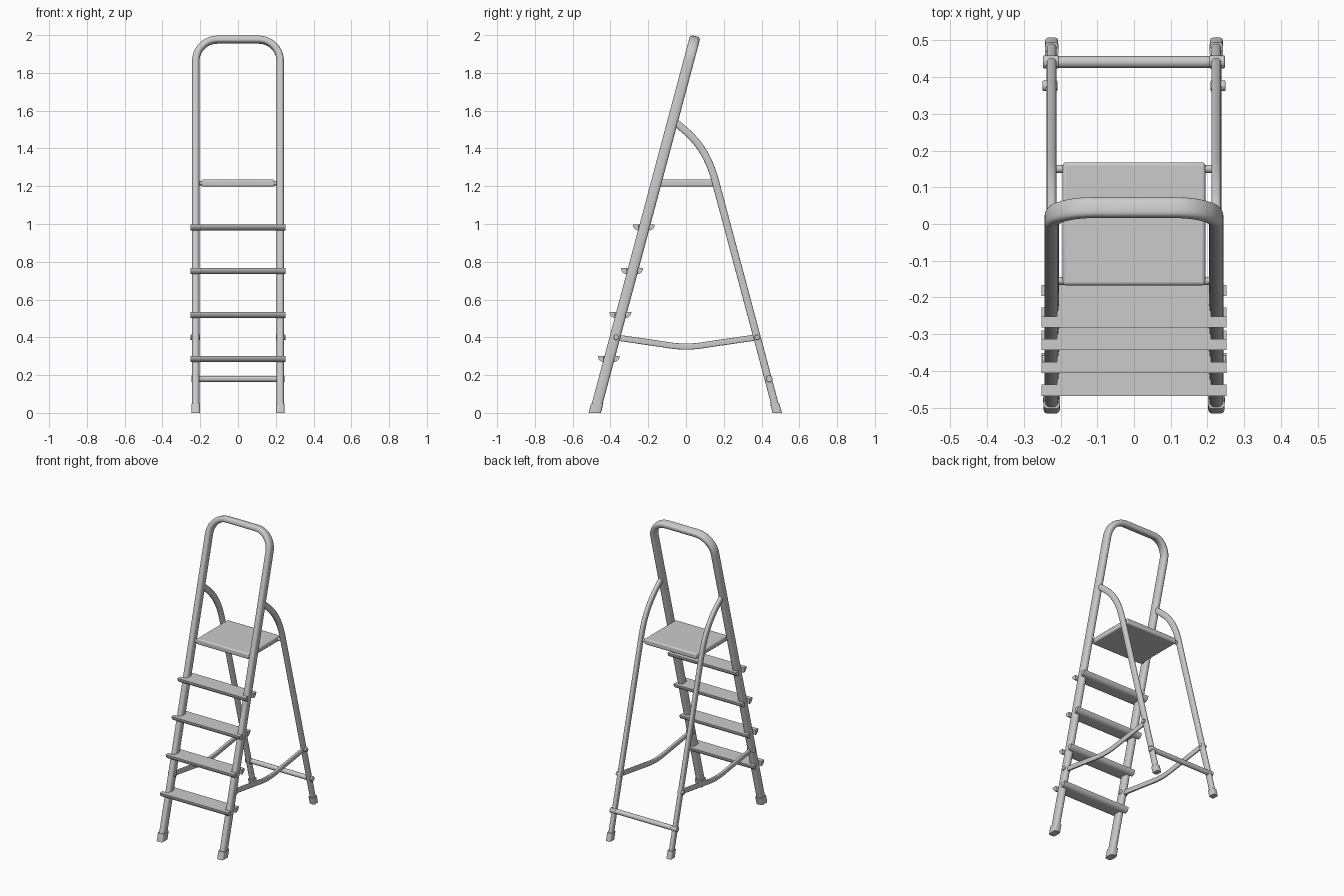
import bpy, bmesh
from math import sin, cos, pi, copysign
from mathutils import Vector as V
from mathutils.geometry import interpolate_bezier

if "Cube" in bpy.data.objects:
    bpy.data.objects.remove(bpy.data.objects["Cube"])

S = 0.267            # lean of both frames (dy per dz)
X = 0.224            # rail centre in x


def finish(name, bm):
    bmesh.ops.recalc_face_normals(bm, faces=bm.faces)
    me = bpy.data.meshes.new(name)
    bm.to_mesh(me)
    bm.free()
    ob = bpy.data.objects.new(name, me)
    bpy.context.collection.objects.link(ob)
    bpy.ops.object.select_all(action='DESELECT')
    ob.select_set(True)
    bpy.context.view_layer.objects.active = ob
    bpy.ops.object.shade_smooth_by_angle(angle=0.6)
    return ob


def sweep(name, path, n, wa, wb, level=(), power=0.7, segs=24):
    """Sweep a rounded section along a planar path; n is the plane normal.
    Path ends listed in level are cut horizontally."""
    path = [V(p) for p in path]
    n = V(n).normalized()
    bm = bmesh.new()
    rings = []
    last = len(path) - 1
    for i, p in enumerate(path):
        t = (path[min(i + 1, last)] - path[max(i - 1, 0)]).normalized()
        a = n.cross(t)
        ring = []
        for k in range(segs):
            c, s = cos(2 * pi * k / segs), sin(2 * pi * k / segs)
            q = p + a * wa / 2 * copysign(abs(c) ** power, c) + n * wb / 2 * copysign(abs(s) ** power, s)
            if i in level:
                q += t * (p.z - q.z) / t.z
            ring.append(bm.verts.new(q))
        rings.append(ring)
    for r, q in zip(rings, rings[1:]):
        for k in range(segs):
            m = (k + 1) % segs
            bm.faces.new((r[k], r[m], q[m], q[k]))
    bm.faces.new(rings[0])
    bm.faces.new(rings[-1])
    return finish(name, bm)


def extrude_x(bm, prof, x0, x1):
    ends = [[bm.verts.new((x, y, z)) for y, z in prof] for x in (x0, x1)]
    k = len(prof)
    for i in range(k):
        j = (i + 1) % k
        bm.faces.new((ends[0][i], ends[0][j], ends[1][j], ends[1][i]))
    bm.faces.new(ends[0])
    bm.faces.new(ends[1])


def rod(name, x0, x1, y, z, r):
    bm = bmesh.new()
    extrude_x(bm, [(y + r * cos(2 * pi * i / 20), z + r * sin(2 * pi * i / 20)) for i in range(20)], x0, x1)
    ob = finish(name, bm)
    mod = ob.modifiers.new("soft", 'BEVEL')
    mod.width, mod.segments = r * 0.2, 2
    return ob


def front_y(z):
    return -0.483 + S * z


def rear_y(z):
    return 0.483 - S * z


# front frame: one bent tube forming both rails and the top handle
nf = (0, -1, S)
R, top = 0.115, 1.976
half = [(X, 0.0), (X, 0.6), (X, 1.2)]
half += [(X - R + R * cos(a), top - R + R * sin(a)) for a in [pi / 2 * i / 10 for i in range(11)]]
outline = half + [(-x, z) for x, z in reversed(half)]
sweep("front_frame", [(x, front_y(z), z) for x, z in outline], nf, 0.039, 0.056,
      level=(0, len(outline) - 1))

# treads: D-shaped plank between rails, with nosings running past them
for i in range(4):
    zt = 0.302 + 0.232 * i
    yc = front_y(zt) - 0.007
    hw, th, r = 0.058, 0.032, 0.03
    curve = [(hw - r + r * cos(a), -th * sin(a)) for a in [pi / 2 * k / 8 for k in range(9)]]
    bm = bmesh.new()
    full = curve + [(-y, z) for y, z in reversed(curve)]
    extrude_x(bm, [(yc + y, zt + z) for y, z in full], -0.21, 0.21)
    for sy in (-1, 1):
        for sx in (-1, 1):
            tab = curve + [(hw - r, 0)]
            extrude_x(bm, [(yc + sy * y, zt + z) for y, z in tab], sx * 0.21, sx * 0.252)
    finish(f"step_{i + 1}", bm)

# platform
bm = bmesh.new()
extrude_x(bm, [(-0.167, 1.198), (0.168, 1.198), (0.168, 1.235), (-0.167, 1.235)], -0.194, 0.194)
platform = finish("platform", bm)
mod = platform.modifiers.new("soft", 'BEVEL')
mod.width, mod.segments = 0.009, 3

# rear crossbar
rod("rear_crossbar", -0.215, 0.215, rear_y(0.18) + 0.006, 0.18, 0.016)

for sx, side in ((-1, "left"), (1, "right")):
    x = sx * X
    # rear leg bending forward into the front rail
    bend = interpolate_bezier(V((x, rear_y(1.22), 1.22)), V((x, rear_y(1.38), 1.385)),
                              V((x, 0.045, 1.46)), V((x, -0.06, 1.54)), 16)
    leg = [(x, rear_y(z), z) for z in (0.0, 0.6)] + list(bend)
    sweep(f"rear_leg_{side}", leg, (1, 0, 0), 0.039, 0.027, level=(0,))

    # rubber feet
    for nm, fy, wy, wx in (("front", front_y, 0.063, 0.046), ("rear", rear_y, 0.047, 0.036)):
        sweep(f"{nm}_foot_{side}", [(x, fy(z), z) for z in (0.0, 0.05)], (1, 0, 0),
              wy, wx, level=(0, 1), power=0.4)

    # spreader strut, bowed downward
    bow = interpolate_bezier(V((x, -0.12, 0.363)), V((x, -0.03, 0.347)),
                             V((x, 0.03, 0.347)), V((x, 0.12, 0.363)), 10)
    strut = [(x, front_y(0.4), 0.4)] + list(bow) + [(x, rear_y(0.4), 0.4)]
    sweep(f"spreader_{side}", strut, (1, 0, 0), 0.032, 0.016, power=0.5)

    # pivot pins
    for nm, y, z, r, x0, x1 in (
            ("front_spreader_pin", front_y(0.4) + 0.006, 0.4, 0.014, 0.2, 0.251),
            ("rear_spreader_pin", rear_y(0.4), 0.4, 0.014, 0.208, 0.249),
            ("crossbar_pin", rear_y(0.18) + 0.006, 0.18, 0.018, 0.205, 0.247),
            ("platform_rear_pin", 0.15, 1.216, 0.011, 0.18, 0.22),
            ("platform_front_pin", -0.155, 1.216, 0.011, 0.18, 0.22)):
        rod(f"{nm}_{side}", sx * x0, sx * x1, y, z, r)
